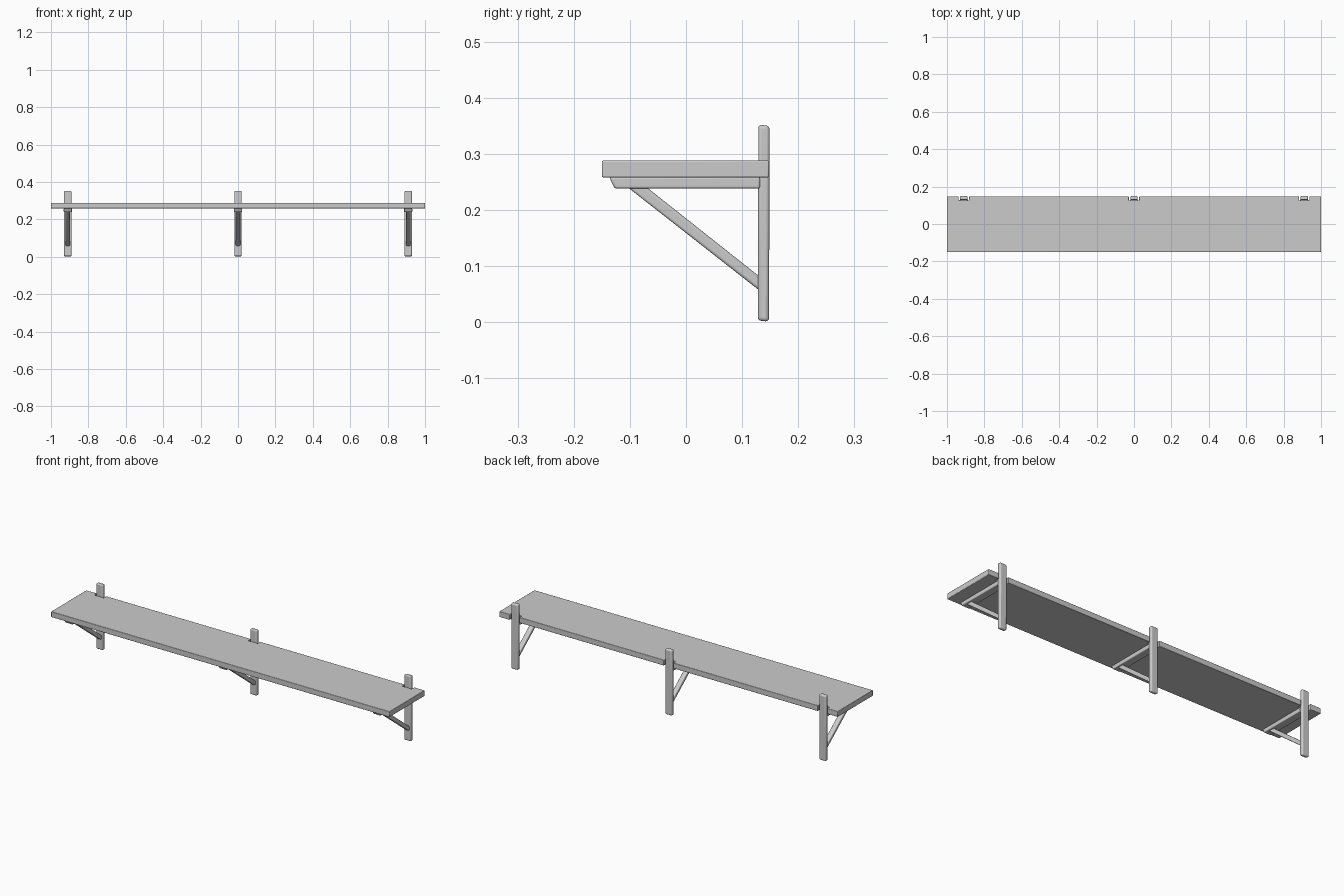
import bpy, bmesh

if "Cube" in bpy.data.objects:
    bpy.data.objects.remove(bpy.data.objects["Cube"])

def prism(name, profile, x, width, bevel=0.004, segments=3):
    """Extrude a (y, z) side profile along x, centred at x, with rounded edges."""
    bm = bmesh.new()
    h = width / 2
    a = [bm.verts.new((-h, y, z)) for y, z in profile]
    b = [bm.verts.new((h, y, z)) for y, z in profile]
    bm.faces.new(a)
    bm.faces.new(b)
    n = len(a)
    for i in range(n):
        j = (i + 1) % n
        bm.faces.new((a[i], a[j], b[j], b[i]))
    bmesh.ops.recalc_face_normals(bm, faces=bm.faces)
    mesh = bpy.data.meshes.new(name)
    bm.to_mesh(mesh)
    bm.free()
    ob = bpy.data.objects.new(name, mesh)
    ob.location.x = x
    bpy.context.collection.objects.link(ob)
    if bevel:
        mod = ob.modifiers.new("rounded_edges", "BEVEL")
        mod.width = bevel
        mod.segments = segments
        bpy.ops.object.select_all(action="DESELECT")
        ob.select_set(True)
        bpy.context.view_layer.objects.active = ob
        bpy.ops.object.shade_smooth_by_angle()
    return ob

def rect(y0, y1, z0, z1):
    return [(y0, z0), (y1, z0), (y1, z1), (y0, z1)]

# Board, outlined from above with a notch at the back for each post
xs = (-0.91, 0, 0.91)
back, notch, half = 0.148, 0.126, 0.028
outline = [(-1, -0.15), (1, -0.15), (1, back)]
for x in reversed(xs):
    outline += [(x + half, back), (x + half, notch), (x - half, notch), (x - half, back)]
outline.append((-1, back))
bm = bmesh.new()
base = bm.faces.new([bm.verts.new((x, y, 0.258)) for x, y in outline])
top = bmesh.ops.extrude_face_region(bm, geom=[base], use_keep_orig=True)
bmesh.ops.translate(bm, vec=(0, 0, 0.03),
                    verts=[v for v in top["geom"] if isinstance(v, bmesh.types.BMVert)])
bmesh.ops.recalc_face_normals(bm, faces=bm.faces)
mesh = bpy.data.meshes.new("shelf_board")
bm.to_mesh(mesh)
bm.free()
board = bpy.data.objects.new("shelf_board", mesh)
bpy.context.collection.objects.link(board)
mod = board.modifiers.new("soft_edges", "BEVEL")
mod.width = 0.0025
mod.segments = 2
bpy.context.view_layer.objects.active = board
board.select_set(True)
bpy.ops.object.shade_smooth_by_angle()

# Brackets: upright post, horizontal arm, diagonal brace
for side, x in zip(("left", "middle", "right"), xs):
    prism(side + "_post", [(0.128, 0.003), (0.148, 0.001), (0.149, 0.35), (0.129, 0.352)],
          x, 0.04, 0.006)
    prism(side + "_arm", [(-0.127, 0.238), (0.132, 0.238), (0.132, 0.259), (-0.137, 0.259)],
          x, 0.044)
    prism(side + "_brace", [(-0.106, 0.242), (0.134, 0.054), (0.134, 0.079), (-0.072, 0.242)],
          x, 0.026, 0.005)
